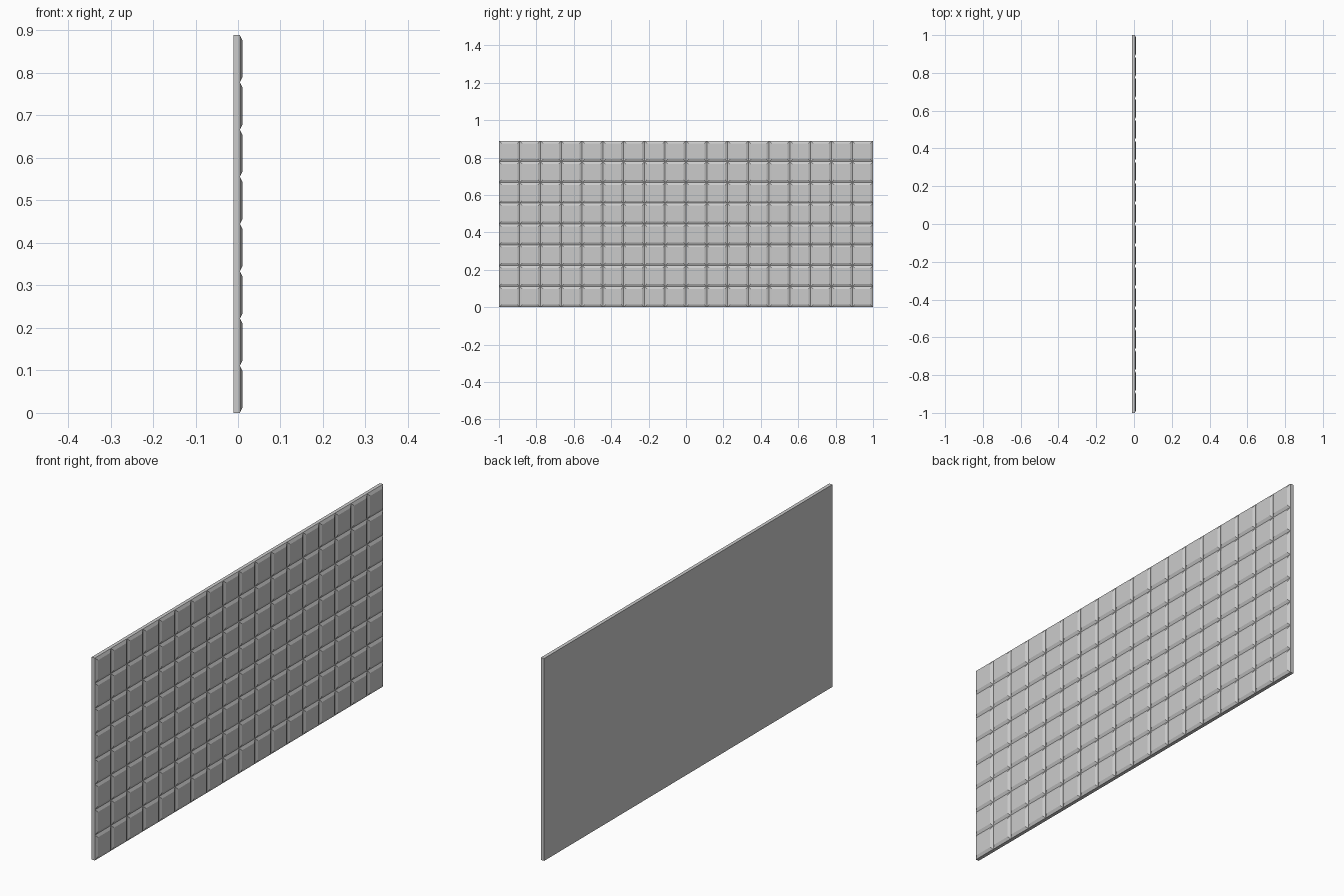
import bpy, bmesh
from mathutils import Vector

if "Cube" in bpy.data.objects:
    bpy.data.objects.remove(bpy.data.objects["Cube"])

COLS, ROWS = 18, 8
TILE = 2.0 / COLS
BACK, GROOVE, FRONT = -0.011, 0.0045, 0.011
BEVEL = 0.013

bm = bmesh.new()

# Flat sheet of square cells at groove depth
rows = [[bm.verts.new((GROOVE, -1 + c * TILE, r * TILE)) for c in range(COLS + 1)]
        for r in range(ROWS + 1)]
cells = [bm.faces.new((rows[r][c], rows[r][c + 1], rows[r + 1][c + 1], rows[r + 1][c]))
         for r in range(ROWS) for c in range(COLS)]
border = [e for e in bm.edges if e.is_boundary]

# Slab behind the tiles: rim and back face
rim = bmesh.ops.extrude_edge_only(bm, edges=border)["geom"]
for v in (g for g in rim if isinstance(g, bmesh.types.BMVert)):
    v.co.x = BACK
bmesh.ops.contextual_create(bm, geom=[e for e in bm.edges if e.is_boundary])

# Raised tiles with chamfered edges
bm.normal_update()
bmesh.ops.inset_individual(bm, faces=cells, thickness=BEVEL, use_even_offset=True)
for f in cells:
    for v in f.verts:
        v.co.x = FRONT

bmesh.ops.recalc_face_normals(bm, faces=bm.faces)
mesh = bpy.data.meshes.new("tiled_wall_panel")
bm.to_mesh(mesh)
bm.free()
panel = bpy.data.objects.new("tiled_wall_panel", mesh)
bpy.context.collection.objects.link(panel)
